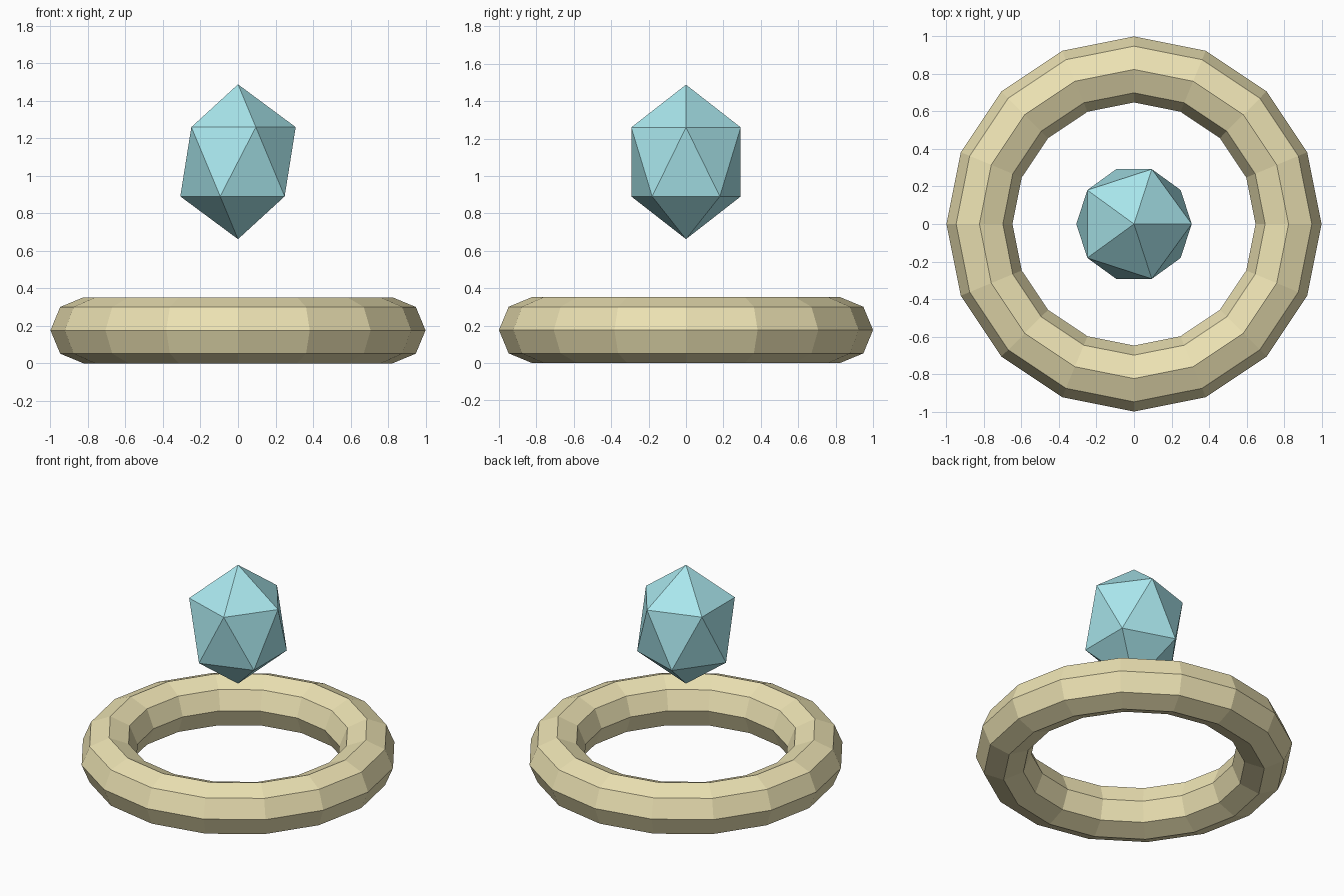
import bpy
import bmesh
from math import cos, sin, tau

if "Cube" in bpy.data.objects:
    bpy.data.objects.remove(bpy.data.objects["Cube"])


def add_part(name, bm, color, location, scale=(1, 1, 1)):
    bmesh.ops.recalc_face_normals(bm, faces=bm.faces)
    mesh = bpy.data.meshes.new(name)
    bm.to_mesh(mesh)
    bm.free()
    mat = bpy.data.materials.new(name + "_color")
    mat.diffuse_color = color
    mat.use_nodes = True
    mat.node_tree.nodes["Principled BSDF"].inputs["Base Color"].default_value = mat.diffuse_color
    mesh.materials.append(mat)
    obj = bpy.data.objects.new(name, mesh)
    obj.location = location
    obj.scale = scale
    bpy.context.collection.objects.link(obj)
    return obj


# Ring: 16-sided low-poly torus with an octagonal section
MAJOR, MINOR = 0.824, 0.176
SEGMENTS, SIDES = 16, 8
bm = bmesh.new()
loops = []
for i in range(SEGMENTS):
    a = tau * i / SEGMENTS
    loop = []
    for j in range(SIDES):
        b = tau * j / SIDES
        r = MAJOR + MINOR * cos(b)
        loop.append(bm.verts.new((r * cos(a), r * sin(a), MINOR * sin(b))))
    loops.append(loop)
for i in range(SEGMENTS):
    here, after = loops[i], loops[(i + 1) % SEGMENTS]
    for j in range(SIDES):
        k = (j + 1) % SIDES
        bm.faces.new((here[j], after[j], after[k], here[k]))
add_part("base_ring", bm, (0.84, 0.76, 0.45, 1), (0, 0, MINOR))

# Floating gem: icosahedron stretched upwards
bm = bmesh.new()
bmesh.ops.create_icosphere(bm, subdivisions=1, radius=0.344)
add_part("floating_gem", bm, (0.40, 0.80, 0.85, 1), (0, 0, 1.075), (1, 1, 1.2))
